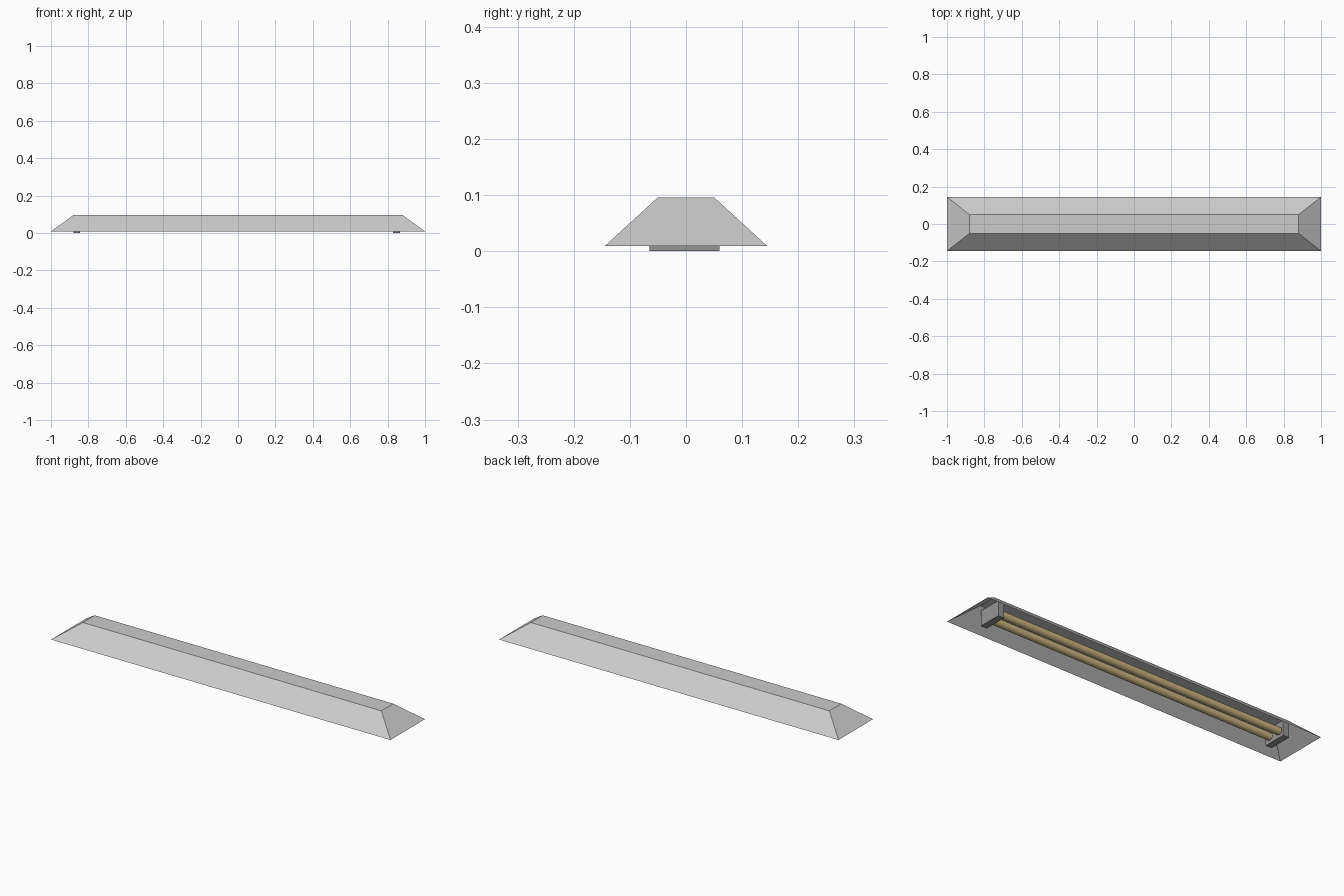
import bpy, bmesh, math

if "Cube" in bpy.data.objects:
    bpy.data.objects.remove(bpy.data.objects["Cube"])


def material(name, rgb):
    m = bpy.data.materials.new(name)
    m.diffuse_color = (*rgb, 1)
    m.use_nodes = True
    m.node_tree.nodes["Principled BSDF"].inputs["Base Color"].default_value = m.diffuse_color
    return m


shade_grey = material("light grey", (0.60, 0.60, 0.60))
holder_grey = material("mid grey", (0.30, 0.30, 0.30))
tube_tan = material("warm tan", (0.62, 0.47, 0.22))


def box(name, lo, hi, mat):
    bpy.ops.mesh.primitive_cube_add(size=1, location=[(a + b) / 2 for a, b in zip(lo, hi)])
    ob = bpy.context.object
    ob.name = name
    ob.scale = [b - a for a, b in zip(lo, hi)]
    bpy.ops.object.transform_apply(location=False, rotation=False, scale=True)
    ob.data.materials.append(mat)
    return ob


# Sloped shade, open underneath
bm = bmesh.new()
rings = []
for hx, hy, z in ((1.0, 0.145, 0.009), (0.88, 0.05, 0.096)):
    rings.append([bm.verts.new((sx * hx, sy * hy, z))
                  for sx, sy in ((-1, -1), (1, -1), (1, 1), (-1, 1))])
low, top = rings
for i in range(4):
    j = (i + 1) % 4
    bm.faces.new((low[i], low[j], top[j], top[i]))
bm.faces.new(top)
mesh = bpy.data.meshes.new("shade")
bm.to_mesh(mesh)
bm.free()
mesh.materials.append(shade_grey)
bpy.context.collection.objects.link(bpy.data.objects.new("shade", mesh))

# End sockets
for side, x0, x1 in (("left", -0.88, -0.845), ("right", 0.83, 0.865)):
    box(side + "_socket", (x0, -0.065, 0), (x1, 0.06, 0.08), holder_grey)

# Twin lamp tubes running between the sockets
for side, y in (("front", -0.035), ("back", 0.03)):
    bpy.ops.mesh.primitive_cylinder_add(vertices=24, radius=0.019, depth=1.69,
                                        location=(-0.0075, y, 0.034),
                                        rotation=(0, math.pi / 2, 0))
    tube = bpy.context.object
    tube.name = side + "_tube"
    tube.data.materials.append(tube_tan)
    bpy.ops.object.shade_smooth_by_angle()
